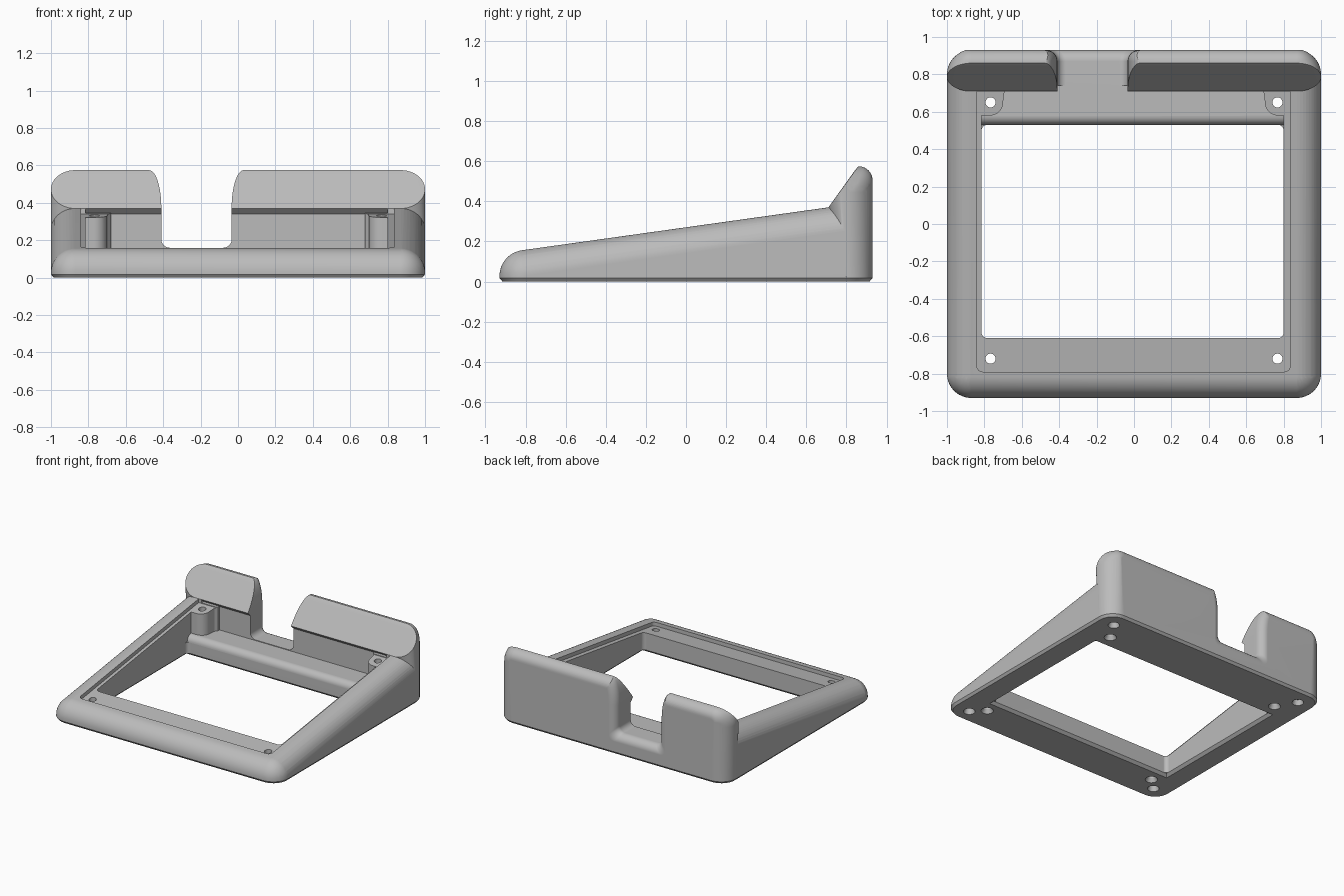
import bpy, bmesh
from math import sin, cos, pi, radians

old = bpy.data.objects.get("Cube")
if old:
    bpy.data.objects.remove(old, do_unlink=True)

grey = bpy.data.materials.new("plain grey")
grey.use_nodes = True
grey.diffuse_color = (0.5, 0.5, 0.5, 1)
grey.node_tree.nodes["Principled BSDF"].inputs["Base Color"].default_value = (0.5, 0.5, 0.5, 1)

R = 0.13                  # outer corner radius
CX, CY = 1 - R, 0.93 - R  # corner centres
FLOOR = 0.16
N = 12


def slope(y):
    """Height of the slanted top at depth y."""
    return 0.37 + 0.14 * (y - 0.71)


def quarter(n=N):
    return [i * pi / 2 / n for i in range(n + 1)]


def finish(bm, name):
    bmesh.ops.recalc_face_normals(bm, faces=bm.faces)
    me = bpy.data.meshes.new(name)
    bm.to_mesh(me)
    bm.free()
    me.materials.append(grey)
    ob = bpy.data.objects.new(name, me)
    bpy.context.collection.objects.link(ob)
    return ob


def hull(name, pts):
    bm = bmesh.new()
    for p in pts:
        bm.verts.new(p)
    bmesh.ops.remove_doubles(bm, verts=bm.verts, dist=1e-4)
    bmesh.ops.convex_hull(bm, input=bm.verts)
    bmesh.ops.delete(bm, geom=[v for v in bm.verts if not v.link_faces], context='VERTS')
    return finish(bm, name)


def loft(name, rings):
    """Closed solid through rings of equal length."""
    bm = bmesh.new()
    rows = [[bm.verts.new(p) for p in ring] for ring in rings]
    n = len(rows[0])
    for a, b in zip(rows, rows[1:]):
        for i in range(n):
            bm.faces.new((a[i], a[(i + 1) % n], b[(i + 1) % n], b[i]))
    bm.faces.new(rows[0])
    bm.faces.new(rows[-1])
    return finish(bm, name)


def rounded_plan(x0, x1, y0, y1, r):
    return [(x + sx * r * cos(a), y + sy * r * sin(a))
            for x, sx in ((x0 + r, -1), (x1 - r, 1))
            for y, sy in ((y0 + r, -1), (y1 - r, 1)) for a in quarter(6)]


def rod(name, x, y, r0, r1, z0, z1):
    return loft(name, [[(x + r * cos(i * pi / 16), y + r * sin(i * pi / 16), z)
                        for i in range(32)] for r, z in ((r0, z0), (r1, z1))])


def combine(target, tool, op):
    """Boolean, trying another solver if the body is lost."""
    m = target.modifiers.new(op, 'BOOLEAN')
    m.object, m.operation = tool, op
    for solver in ('EXACT', 'MANIFOLD'):
        m.solver = solver
        bpy.context.view_layer.update()
        me = bpy.data.meshes.new_from_object(
            target.evaluated_get(bpy.context.evaluated_depsgraph_get()))
        xs = [v.co.x for v in me.vertices]
        ys = [v.co.y for v in me.vertices]
        if xs and max(xs) - min(xs) > 1.99 and max(ys) - min(ys) > 1.83:
            target.data = me
            break
    target.modifiers.clear()
    bpy.data.objects.remove(tool, do_unlink=True)


def foot(sx, sy, cy=CY):
    """Rounded plan corner with a small bottom chamfer."""
    return [(sx * (CX + r * cos(a)), sy * (cy + r * sin(a)), z)
            for a in quarter() for r, z in ((R - 0.015, 0), (R, 0.018))]


# Wedge body: hull of four rounded corners and the foot outline
pts = []
for sx in (-1, 1):
    for sy, cy, drop in ((-1, CY, R * 1.01), (1, CY - 0.01, R)):
        pts += foot(sx, sy, cy)
        cz = slope(sy * cy) - drop
        pts += [(sx * (CX + R * cos(a) * cos(b)), sy * (cy + R * sin(a) * cos(b)), cz + R * sin(b))
                for a in quarter() for b in quarter()]
frame = hull("tilted_frame", pts)

# Back wall: hull of the slanted front face, rounded rear and foot
pts = []
TOP = 0.575
for s in (-1, 1):
    pts += foot(s, 1)
    for i in range(2 * N + 1):           # half-round ends of the slanted face
        a = -pi / 2 + i * pi / 2 / N
        k = sin(a)
        pts.append((s * (CX + R * cos(a)), 0.785 + 0.075 * k, 0.4725 + 0.1025 * k))
    for t in quarter():                  # rear upper corner
        d = R + (0.07 - R) * sin(t) ** 2
        for u in quarter():
            r = R - d * (1 - cos(u))
            pts.append((s * (CX + r * cos(t)), 0.93 - d + d * sin(u), TOP - R + r * sin(t)))
combine(frame, hull("back_wall", pts), 'UNION')

# Opening through the base, chamfered underneath
combine(frame, hull("opening", [(x, y, z) for x, y in rounded_plan(-0.815, 0.8, -0.61, 0.53, 0.03)
                                for z in (-0.1, 0.8)]), 'DIFFERENCE')
combine(frame, hull("opening_chamfer", [
    (x, y, z) for g, z in ((0.025, -0.005), (0, 0.02))
    for x in (-0.815 - g, 0.8 + g) for y in (-0.61 - g, 0.53 + g)]), 'DIFFERENCE')

# Pocket above the rear floor bar, which has a rounded front lip
lip = [(0.58 - 0.05 * cos(a), FLOOR - 0.055 + 0.05 * sin(a)) for a in quarter(8)]
profile = [(0.45, FLOOR - 0.055)] + lip + [
    (0.74, FLOOR - 0.005), (0.74, 0.34), (0.709, 0.37), (0.709, 0.7), (0.45, 0.7)]
combine(frame, loft("rear_pocket", [[(x, y, z) for y, z in profile]
                                    for x in (-0.815, 0.8)]), 'DIFFERENCE')

# Rear screw posts
for s in (-1, 1):
    plan = [(0.84, 0.58)] + [(0.77 - 0.07 * sin(a), 0.65 - 0.07 * cos(a)) for a in quarter(8)]
    plan += [(0.695, 0.7), (0.68, 0.72), (0.68, 0.76), (0.84, 0.76)]
    combine(frame, loft("screw_post", [[(s * x, y, z) for x, y in plan]
                                       for z in (0.1, 0.345)]), 'UNION')

# Shallow panel recess following the slope
plan = rounded_plan(-0.84, 0.835, -0.79, 0.709, 0.03) + [(-0.84, 0.709), (0.835, 0.709)]
combine(frame, hull("panel_recess", [(x, y, z) for x, y in plan
                                     for z in (slope(y) - 0.03, 0.8)]), 'DIFFERENCE')

# Cable notch, flared at the top and the rear
MID, HALF, FLARE, REAR = -0.222, 0.188, 0.065, 0.06


def notch_ring(y, d):
    half = [(HALF + FLARE + d, 0.75)]
    half += [(HALF + d + FLARE * (1 - cos(u)), 0.375 + 0.2 * sin(u)) for u in reversed(quarter())]
    half += [(HALF + d - 0.045 * (1 - cos(u)), FLOOR - d + 0.045 * (1 - sin(u))) for u in quarter()]
    return ([(MID + x, y, z) for x, z in half]
            + [(MID - x, y, z) for x, z in reversed(half)])


rings = [notch_ring(0.65, 0)]
rings += [notch_ring(0.87 + 0.06 * sin(u), REAR * (1 - cos(u))) for u in quarter(8)]
rings.append(notch_ring(0.96, REAR))
combine(frame, loft("cable_notch", rings), 'DIFFERENCE')

# Screw holes with countersinks, and blind foot holes
for s in (-1, 1):
    for y, fy in ((-0.72, -0.81), (0.65, 0.8)):
        combine(frame, rod("screw_hole", s * 0.767, y, 0.027, 0.027, -0.1, 0.5), 'DIFFERENCE')
        combine(frame, rod("countersink", s * 0.767, y, 0.045, 0.027, -0.001, 0.03), 'DIFFERENCE')
        combine(frame, rod("foot_hole", s * 0.86, fy, 0.042, 0.03, -0.001, 0.04), 'DIFFERENCE')

# Smooth shading with crisp edges
bpy.ops.object.select_all(action='DESELECT')
frame.select_set(True)
bpy.context.view_layer.objects.active = frame
bpy.ops.object.shade_smooth_by_angle(angle=radians(25))
wn = frame.modifiers.new("even_shading", 'WEIGHTED_NORMAL')
wn.keep_sharp = True
